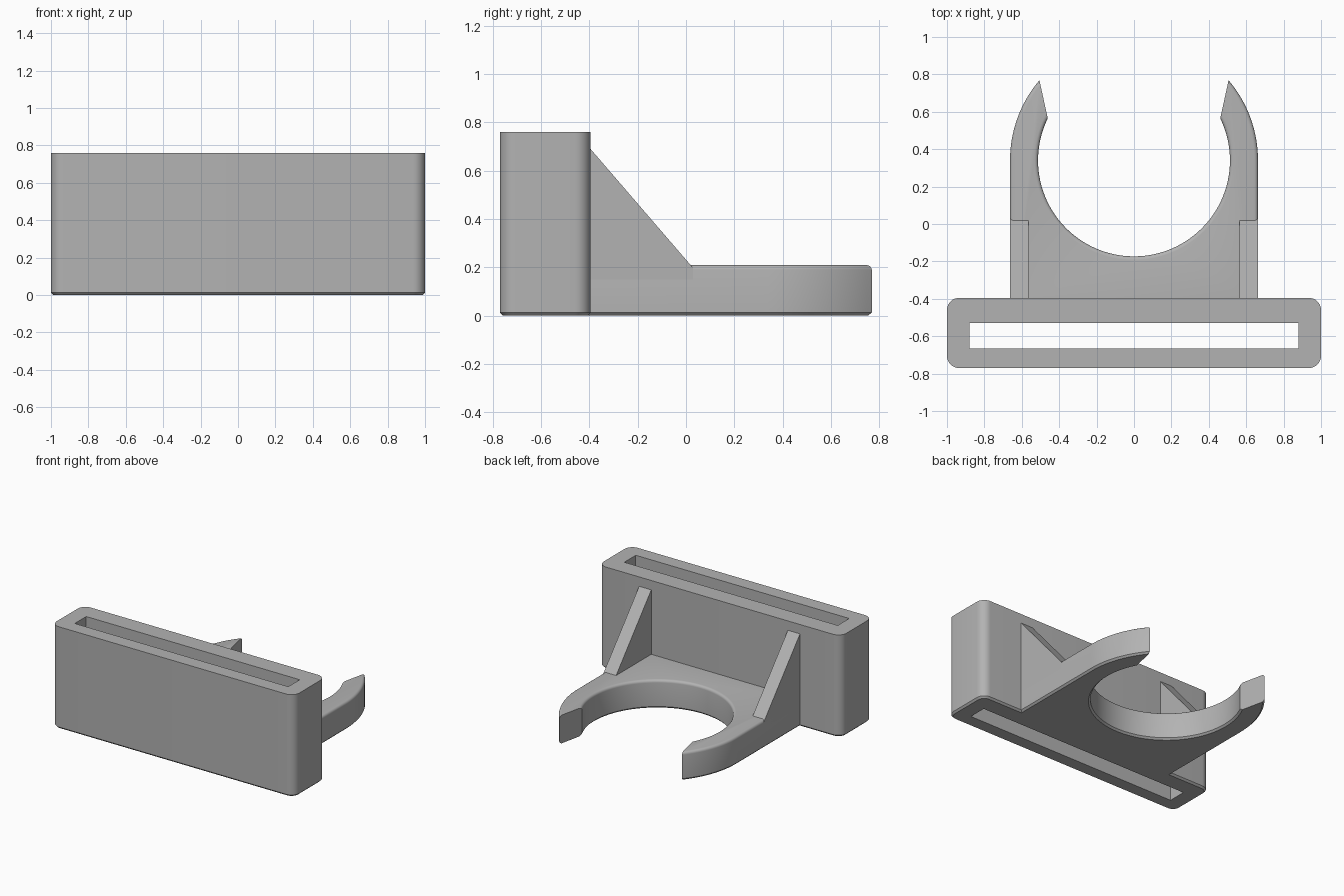
import bpy, bmesh
from math import cos, sin, radians
from mathutils import Vector

if "Cube" in bpy.data.objects:
    bpy.data.objects.remove(bpy.data.objects["Cube"], do_unlink=True)

grey = bpy.data.materials.new("plain_grey")
grey.use_nodes = True
grey.diffuse_color = (0.45, 0.45, 0.45, 1)
grey.node_tree.nodes["Principled BSDF"].inputs["Base Color"].default_value = grey.diffuse_color

BACK = -0.395          # rear wall of the sleeve
HEIGHT = 0.76          # sleeve height
PLATE = 0.21           # clip thickness
CHAMFER = 0.013        # small bevel around the underside
RING = Vector((0, 0.34))


def prism(outline, depth):
    """Closed bmesh swept from an outline of 3D points along a depth vector."""
    bm = bmesh.new()
    face = bm.faces.new([bm.verts.new(p) for p in outline])
    swept = bmesh.ops.extrude_face_region(bm, geom=[face])["geom"]
    verts = [v for v in swept if isinstance(v, bmesh.types.BMVert)]
    bmesh.ops.translate(bm, verts=verts, vec=depth)
    bmesh.ops.recalc_face_normals(bm, faces=bm.faces)
    return bm


def bevel(bm, rule, size, segments):
    edges = [e for e in bm.edges if rule(*(v.co for v in e.verts))]
    bmesh.ops.bevel(bm, geom=edges, offset=size, segments=segments,
                    profile=0.5, affect='EDGES', clamp_overlap=True)


def make(name, bm):
    mesh = bpy.data.meshes.new(name)
    bm.to_mesh(mesh)
    bm.free()
    mesh.materials.append(grey)
    ob = bpy.data.objects.new(name, mesh)
    bpy.context.collection.objects.link(ob)
    return ob


def activate(ob):
    bpy.ops.object.select_all(action='DESELECT')
    ob.select_set(True)
    bpy.context.view_layer.objects.active = ob


def rectangle(x, y0, y1, z):
    return [(-x, y0, z), (x, y0, z), (x, y1, z), (-x, y1, z)]


def at_height(z):
    return lambda a, b: abs(a.z - z) < 1e-4 and abs(b.z - z) < 1e-4


# Sleeve: rounded upright block with a through slot
bm = prism(rectangle(1, -0.77, BACK, 0), (0, 0, HEIGHT))
bevel(bm, lambda a, b: abs(a.z - b.z) > 0.5, 0.065, 8)
bevel(bm, at_height(0), CHAMFER, 1)
sleeve = make("sleeve", bm)
cutter = make("slot_cutter", prism(rectangle(0.88, -0.665, -0.53, -0.1), (0, 0, 1)))
cutter.hide_render = True
activate(sleeve)
cut = sleeve.modifiers.new("slot", 'BOOLEAN')
cut.operation, cut.solver, cut.object = 'DIFFERENCE', 'EXACT', cutter
bpy.ops.object.modifier_apply(modifier=cut.name)
bpy.data.objects.remove(cutter, do_unlink=True)


# Clip: plate whose open ring ends in two slanted tips
def arc(radius, start, end, count):
    angles = [radians(start + (end - start) * i / count) for i in range(count + 1)]
    return [(RING.x + radius * cos(a), RING.y + radius * sin(a), 0) for a in angles]


OUTER, INNER = 0.663, 0.513
root = BACK - 0.03
outline = [(-OUTER, root, 0), (OUTER, root, 0)]
outline += arc(OUTER, 0, 40.3, 16)
outline += arc(INNER, 26, -206, 72)
outline += arc(OUTER, 139.7, 180, 16)
bm = prism(outline, (0, 0, PLATE))


def on_rim(a, b):
    # Leave the root and the slanted tip faces sharp
    ra, rb = (a.xy - RING).length, (b.xy - RING).length
    tip = a.y > 0.5 and b.y > 0.5 and abs(ra - rb) > 0.05
    at_root = a.y < BACK and b.y < BACK
    return not tip and not at_root


bevel(bm, lambda a, b: at_height(PLATE)(a, b) and on_rim(a, b), 0.02, 4)
bevel(bm, lambda a, b: at_height(0)(a, b) and on_rim(a, b), CHAMFER, 1)
clip = make("clip", bm)

# Ribs: triangular braces between the sleeve and the clip
ribs = []
for side, inner_x in (("left", 0.563), ("right", -OUTER)):
    profile = [(BACK - 0.02, 0.15), (0.03, 0.15), (0.03, 0.197),
               (BACK, 0.69), (BACK - 0.02, 0.69)]
    bm = prism([(inner_x, y, z) for y, z in profile], (OUTER - 0.563, 0, 0))
    ribs.append(make(side + "_rib", bm))

for ob in [sleeve, clip] + ribs:
    activate(ob)
    bpy.ops.object.shade_smooth_by_angle(angle=radians(30))
